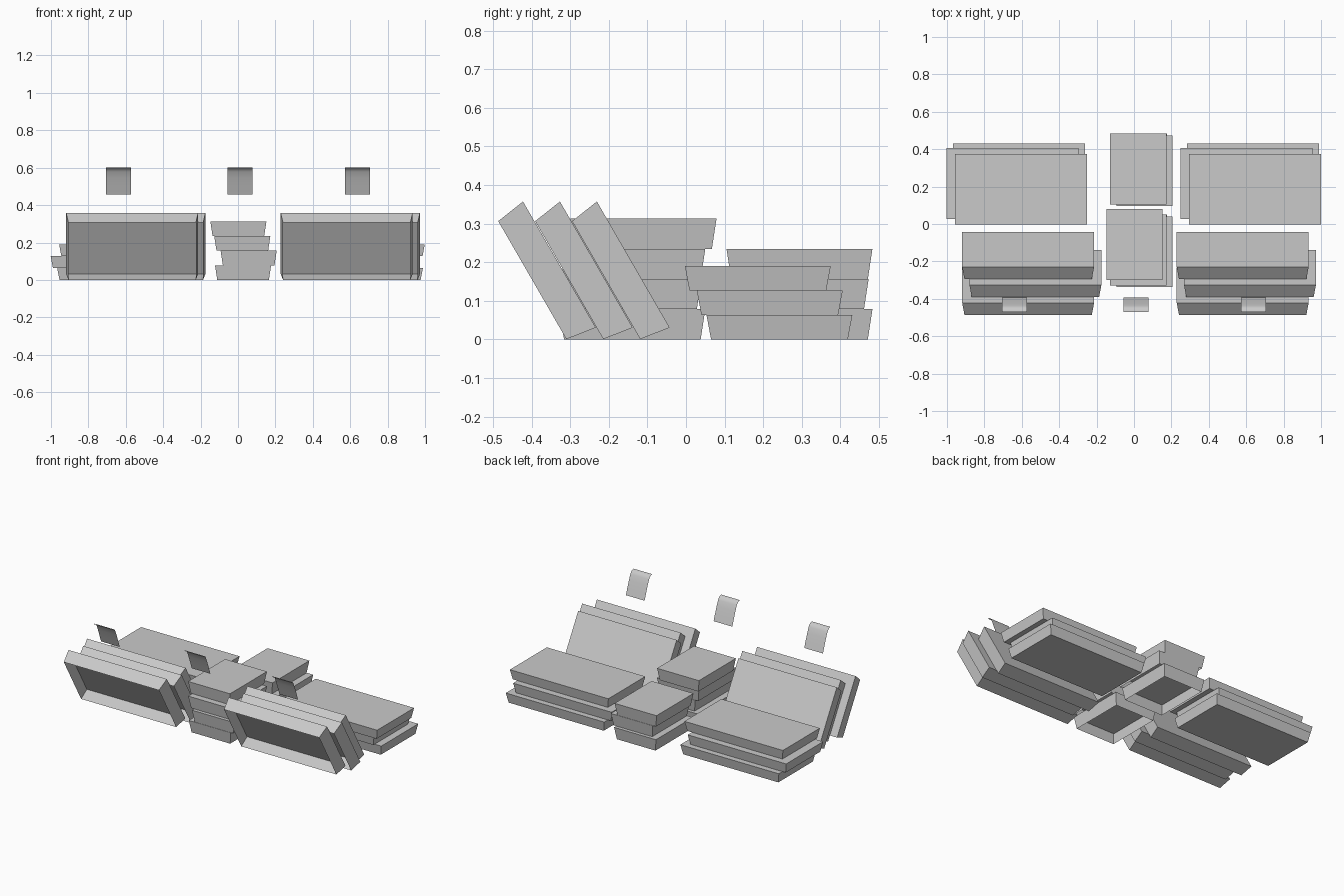
import bpy
import bmesh
from math import radians
from mathutils import Matrix, Vector

cube = bpy.data.objects.get("Cube")
if cube:
    bpy.data.objects.remove(cube)

grey = bpy.data.materials.new("plain_grey")
grey.use_nodes = True
grey.diffuse_color = (0.59, 0.59, 0.59, 1)
grey.node_tree.nodes["Principled BSDF"].inputs["Base Color"].default_value = (0.59, 0.59, 0.59, 1)


def finish(name, bm):
    mesh = bpy.data.meshes.new(name)
    bm.to_mesh(mesh)
    bm.free()
    mesh.materials.append(grey)
    obj = bpy.data.objects.new(name, mesh)
    bpy.context.collection.objects.link(obj)
    return obj


def tray(name, width, length, depth, centre, tilt=0, is_open=True):
    """Tapered box: wide face at centre, narrow (usually open) face below it."""
    taper = 0.012
    bm = bmesh.new()
    bmesh.ops.create_cube(bm, size=1)
    for v in bm.verts:
        inset = taper if v.co.z < 0 else 0
        v.co.x *= width - 2 * inset
        v.co.y *= length - 2 * inset
        v.co.z = (v.co.z - 0.5) * depth
    bm.normal_update()
    if is_open:
        rim = [f for f in bm.faces if f.normal.z < -0.9]
        bmesh.ops.delete(bm, geom=rim, context='FACES_ONLY')
    bm.transform(Matrix.Translation(Vector(centre)) @ Matrix.Rotation(radians(tilt), 4, 'X'))
    return finish(name, bm)


# Flat stacks of closed wide trays at the back, bottom to top
wide_layers = [(-0.614, 0.242), (-0.649, 0.217), (-0.604, 0.186)]
for side, shift in (("right", 0), ("left", 1.25)):
    for i, (x, y) in enumerate(wide_layers):
        tray(f"{side}_flat_tray_{i + 1}", 0.705, 0.378, 0.0635,
             (x + shift, y, 0.0635 * (i + 1)), is_open=False)

# Leaning rows of open wide trays at the front
for side, x in (("right", -0.566), ("left", 0.581)):
    for i in range(3):
        tray(f"{side}_leaning_tray_{i + 1}", 0.705, 0.377, 0.081,
             (x + 0.039 * (i == 1), -0.328 + 0.0957 * i, 0.194), -60)

# Two middle stacks of small open trays, bottom to top
small_layers = [(0.027, -0.139), (0.057, -0.149), (0.023, -0.139), (0.002, -0.11)]
for stack, shift, count in (("front", 0, 4), ("rear", 0.433, 3)):
    for i, (x, y) in enumerate(small_layers[:count]):
        tray(f"{stack}_small_tray_{i + 1}", 0.3, 0.378, 0.0782,
             (x, y + shift, 0.0782 * (i + 1)))

# Thin floating cards that curl gently forward at the top
card_profile = [(-0.392, 0.458), (-0.407, 0.5), (-0.424, 0.545), (-0.438, 0.578),
                (-0.446, 0.59), (-0.456, 0.597), (-0.47, 0.6)]
for name, x in (("right", -0.639), ("middle", 0.01), ("left", 0.638)):
    bm = bmesh.new()
    rows = [[bm.verts.new((x + s * 0.067, y, z)) for s in (-1, 1)] for y, z in card_profile]
    for low, high in zip(rows, rows[1:]):
        face = bm.faces.new((low[0], low[1], high[1], high[0]))
        face.smooth = True
    finish(f"{name}_card", bm)
